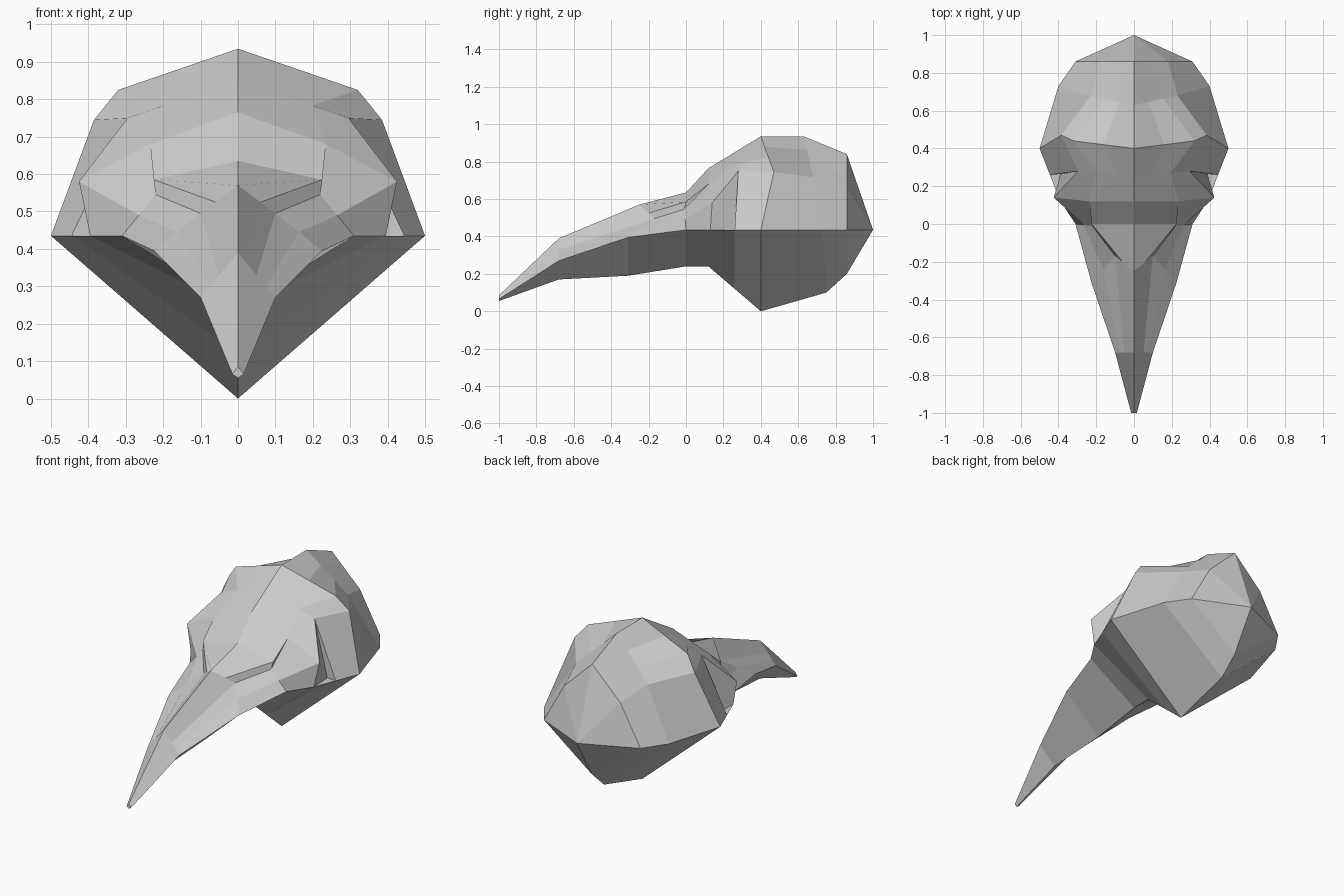
import bpy, bmesh
from mathutils import Vector

if "Cube" in bpy.data.objects:
    bpy.data.objects.remove(bpy.data.objects["Cube"])

# Half cross-sections from beak tip to back of head.
# Columns: crown ridge, brow, brow step, cheek, side seam, lower seam, underside keel.
# "_" means the point lies evenly on the line between its neighbours.
# Six-entry rows use one point for both seams; the cheek groove has a floor between them.
_ = None
sections = [
    [(0, -1, .085), _, _, _, (.015, -1, .065), (0, -1, .055)],
    [(0, -.68, .39), _, _, _, (.10, -.68, .27), (0, -.68, .17)],
    [(0, -.25, .57), (.06, -.20, .525), (.10, -.17, .495), _, (.225, -.31, .395), (0, -.31, .19)],
    [(0, 0, .635), (.225, 0, .585), (.22, -.01, .545), _, (.31, 0, .435), (0, 0, .24)],
    [(0, .12, .765), (.235, .12, .68), (.235, .12, .68), (.425, .14, .58), (.395, .13, .435), (0, .12, .24)],
    [(0, .26, .85), _, _, (.295, .28, .75), (.388, .265, .435), (.445, .26, .435), (0, .26, .12)],
    [(0, .26, .85), _, _, (.295, .28, .75), (.445, .26, .435), (0, .26, .12)],
    [(0, .40, .935), _, (.32, .44, .825), (.385, .47, .745), (.50, .40, .435), (0, .40, 0)],
    [(0, .63, .935), _, _, (.23, .68, .715), (.40, .73, .435), (0, .75, .10)],
    [(0, .86, .84), _, _, (.18, .86, .667), (.31, .86, .435), (0, .86, .20)],
    [(0, 1, .435)] * 6,
]


def fill(row):
    """Add the second seam point, then replace gaps by evenly spaced points."""
    if len(row) == 6:
        row = row[:5] + row[4:]
    known = [i for i, p in enumerate(row) if p is not None]
    out = []
    for a, b in zip(known, known[1:]):
        p, q = Vector(row[a]), Vector(row[b])
        out += [p.lerp(q, k / (b - a)) for k in range(b - a)]
    return out + [Vector(row[-1])]


# Bird head: loft the half sections, then mirror
bm = bmesh.new()
rows = [[bm.verts.new(p) for p in fill(s)] for s in sections]
for r, s in zip(rows, rows[1:]):
    for j in range(len(r) - 1):
        bm.faces.new((r[j], r[j + 1], s[j + 1], s[j]))
bm.faces.new(rows[0])
bmesh.ops.remove_doubles(bm, verts=bm.verts, dist=1e-4)

geom = bm.verts[:] + bm.edges[:] + bm.faces[:]
copy = bmesh.ops.duplicate(bm, geom=geom)["geom"]
for v in copy:
    if isinstance(v, bmesh.types.BMVert):
        v.co.x = -v.co.x
bmesh.ops.remove_doubles(bm, verts=bm.verts, dist=1e-4)
bmesh.ops.recalc_face_normals(bm, faces=bm.faces)

mesh = bpy.data.meshes.new("bird_head")
bm.to_mesh(mesh)
bm.free()
bpy.context.collection.objects.link(bpy.data.objects.new("bird_head", mesh))
